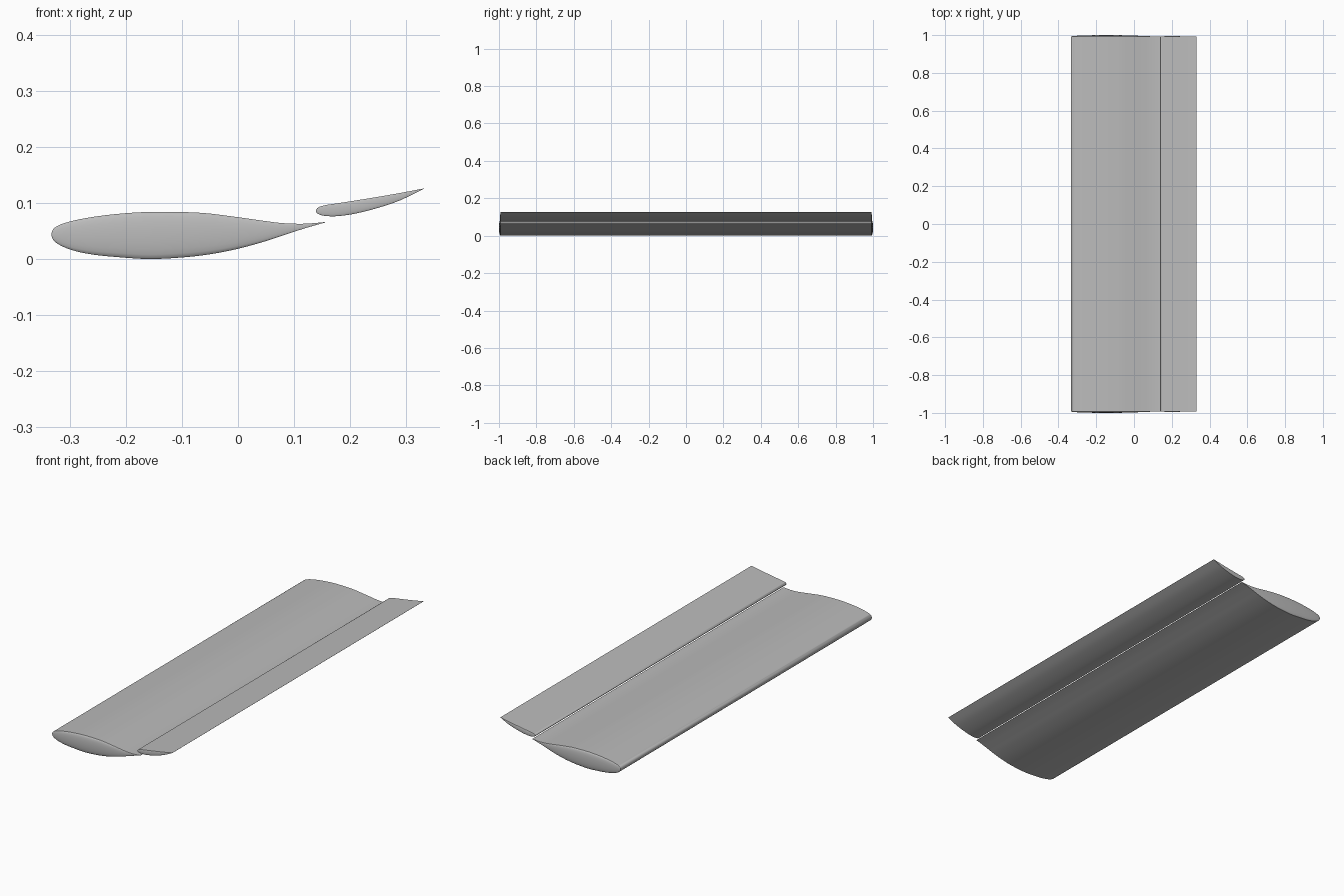
import bpy, bmesh, math
from mathutils import Vector

cube = bpy.data.objects.get("Cube")
if cube:
    bpy.data.objects.remove(cube, do_unlink=True)

grey = bpy.data.materials.new("plain_grey")
grey.use_nodes = True
grey.diffuse_color = (0.5, 0.5, 0.5, 1)
grey.node_tree.nodes["Principled BSDF"].inputs["Base Color"].default_value = (0.5, 0.5, 0.5, 1)

HALF_SPAN = 0.992   # to the rim of the rounded tips
BULGE = 0.096       # tip bulge as a share of local thickness
STEPS = 4           # spline samples per profile segment
TIP_SEGMENTS = 10


def smooth_path(points):
    """Catmull-Rom curve through the points."""
    p = [points[0]] + points + [points[-1]]
    path = []
    for a, b, c, d in zip(p, p[1:], p[2:], p[3:]):
        for s in range(STEPS):
            t = s / STEPS
            path.append(0.5 * (2 * b + (c - a) * t + (2 * a - 5 * b + 4 * c - d) * t ** 2
                               + (3 * b - a - 3 * c + d) * t ** 3))
    return path + [points[-1]]


def make_airfoil(name, rows):
    """Loft rings along the chord; rows are (x, upper z, lower z) from the nose."""
    upper = [Vector((x, top)) for x, top, low in rows]
    lower = [Vector((x, low)) for x, top, low in rows]
    outline = smooth_path(upper[::-1] + lower[1:])
    middle = len(outline) // 2
    bm = bmesh.new()
    rings = []
    for i in range(middle + 1):
        top, low = outline[middle - i], outline[middle + i]
        mid, half = (top + low) / 2, (top.y - low.y) / 2
        ring = []
        for side in (1, -1):
            for k in range(TIP_SEGMENTS + 1):
                a = math.pi * k / TIP_SEGMENTS
                y = side * (HALF_SPAN + 2 * half * BULGE * math.sin(a))
                ring.append(bm.verts.new((mid.x, y, mid.y + side * half * math.cos(a))))
        rings.append(ring)
    for r, s in zip(rings, rings[1:]):
        for k in range(len(r)):
            j = (k + 1) % len(r)
            bm.faces.new((r[k], r[j], s[j], s[k]))
    # close the thin trailing edge and weld the nose
    bm.faces.new(rings[-1])
    bmesh.ops.remove_doubles(bm, verts=bm.verts, dist=0.00002)
    bmesh.ops.recalc_face_normals(bm, faces=bm.faces)
    mesh = bpy.data.meshes.new(name)
    bm.to_mesh(mesh)
    bm.free()
    mesh.materials.append(grey)
    obj = bpy.data.objects.new(name, mesh)
    bpy.context.collection.objects.link(obj)
    bpy.ops.object.select_all(action="DESELECT")
    obj.select_set(True)
    bpy.context.view_layer.objects.active = obj
    bpy.ops.object.shade_smooth_by_angle(angle=math.radians(35))


# Thick main wing with a cusped tail
make_airfoil("main_wing", [
    (-.333, .044, .044), (-.326, .057, .030), (-.30, .067, .017), (-.26, .075, .008),
    (-.21, .081, .003), (-.16, .084, .0), (-.11, .084, .002), (-.06, .082, .007),
    (-.01, .076, .016), (.04, .069, .029), (.08, .064, .042), (.12, .063, .055),
    (.155, .066, .065)])

# Small raised flap behind it
make_airfoil("rear_flap", [
    (.139, .086, .086), (.144, .0925, .080), (.158, .0965, .0767), (.18, .0998, .0767),
    (.21, .1045, .0812), (.25, .111, .0913), (.29, .118, .105), (.332, .126, .1255)])
